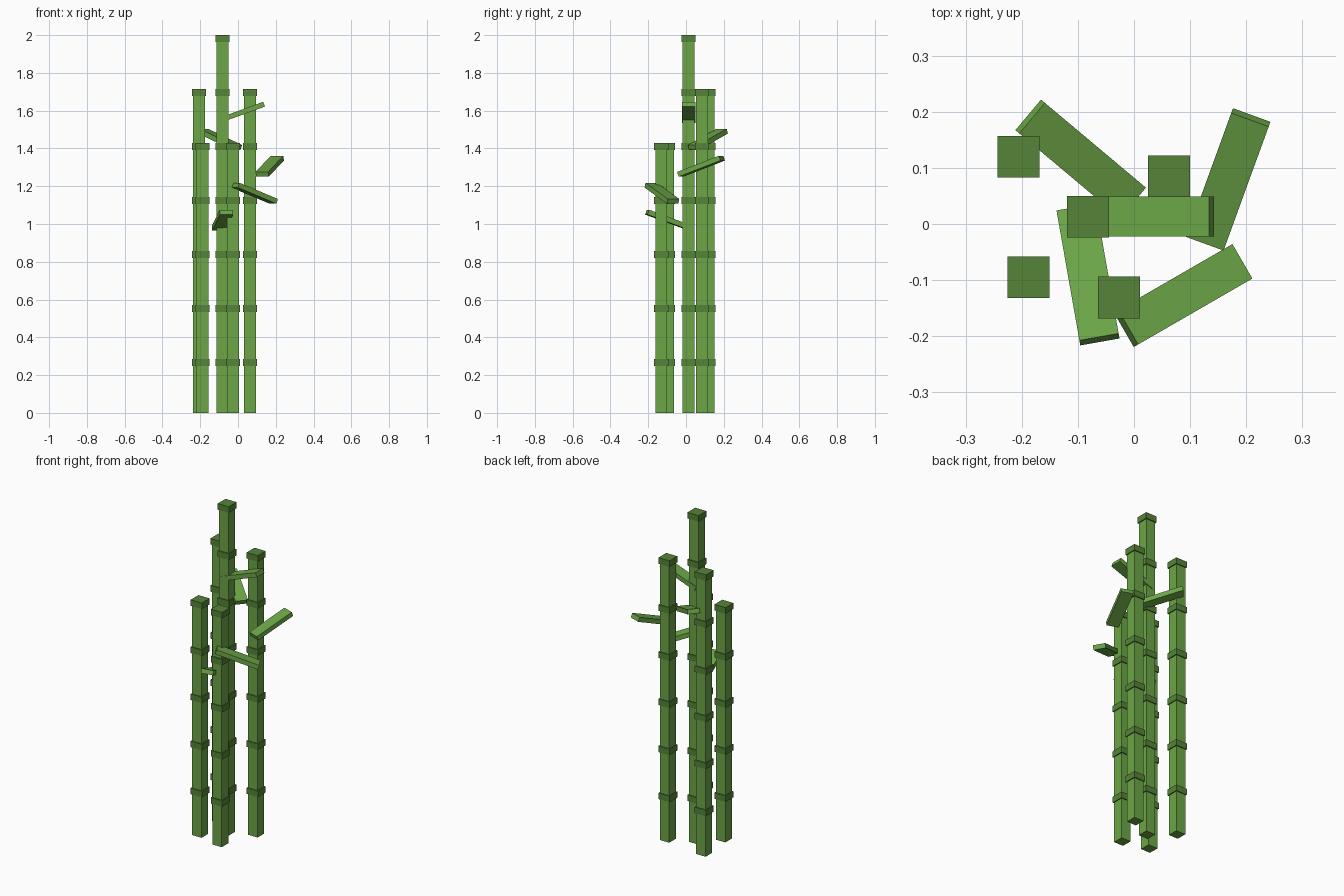
import bpy
from math import radians
from mathutils import Matrix, Vector

if "Cube" in bpy.data.objects:
    bpy.data.objects.remove(bpy.data.objects["Cube"])


def srgb(r, g, b):
    f = lambda c: c / 12.92 if c <= 0.04045 else ((c + 0.055) / 1.055) ** 2.4
    return (f(r / 255), f(g / 255), f(b / 255), 1.0)


def material(name, rgb):
    m = bpy.data.materials.new(name)
    m.diffuse_color = srgb(*rgb)
    m.use_nodes = True
    m.node_tree.nodes["Principled BSDF"].inputs["Base Color"].default_value = m.diffuse_color
    return m


GREEN = material("bamboo green", (108, 166, 71))
DARK = material("node dark green", (85, 131, 56))


def box(name, size, matrix, mat):
    x, y, z = (s / 2 for s in size)
    verts = [(sx * x, sy * y, sz * z) for sz in (-1, 1)
             for sx, sy in ((-1, -1), (1, -1), (1, 1), (-1, 1))]
    faces = [(3, 2, 1, 0), (4, 5, 6, 7)]
    faces += [(i, (i + 1) % 4, (i + 1) % 4 + 4, i + 4) for i in range(4)]
    mesh = bpy.data.meshes.new(name)
    mesh.from_pydata([matrix @ Vector(v) for v in verts], [], faces)
    mesh.materials.append(mat)
    bpy.context.collection.objects.link(bpy.data.objects.new(name, mesh))


SEG = 2 / 7        # length of one bamboo segment
RING = 0.037       # height of a node ring

# Stalks: x, y, number of segments; a ring closes every segment
stalks = [(-0.082, 0.013, 7), (-0.206, 0.120, 6), (0.0625, 0.085, 6),
          (-0.188, -0.095, 5), (-0.027, -0.131, 5)]
for i, (x, y, n) in enumerate(stalks, 1):
    h = n * SEG - RING / 2
    box(f"stalk_{i}", (0.063, 0.063, h), Matrix.Translation((x, y, h / 2)), GREEN)
    for k in range(1, n + 1):
        box(f"stalk_{i}_node_{k}", (0.0745, 0.0745, RING),
            Matrix.Translation((x, y, k * SEG - RING / 2)), DARK)

# Leaves: centre x, y and heading; each rises 20 degrees outward
leaves = [(-0.082, -0.090, -80), (0.0875, -0.1275, 210), (0.168, 0.0795, 70),
          (-0.095, 0.116, 140), (0.0205, 0.0135, 0)]
for i, (x, y, heading) in enumerate(leaves):
    m = (Matrix.Translation((x, y, 1.02 + i / 7))
         @ Matrix.Rotation(radians(heading), 4, 'Z')
         @ Matrix.Rotation(radians(-20), 4, 'Y'))
    box(f"leaf_{i + 1}", (0.25, 0.071, 0.027), m, GREEN)
